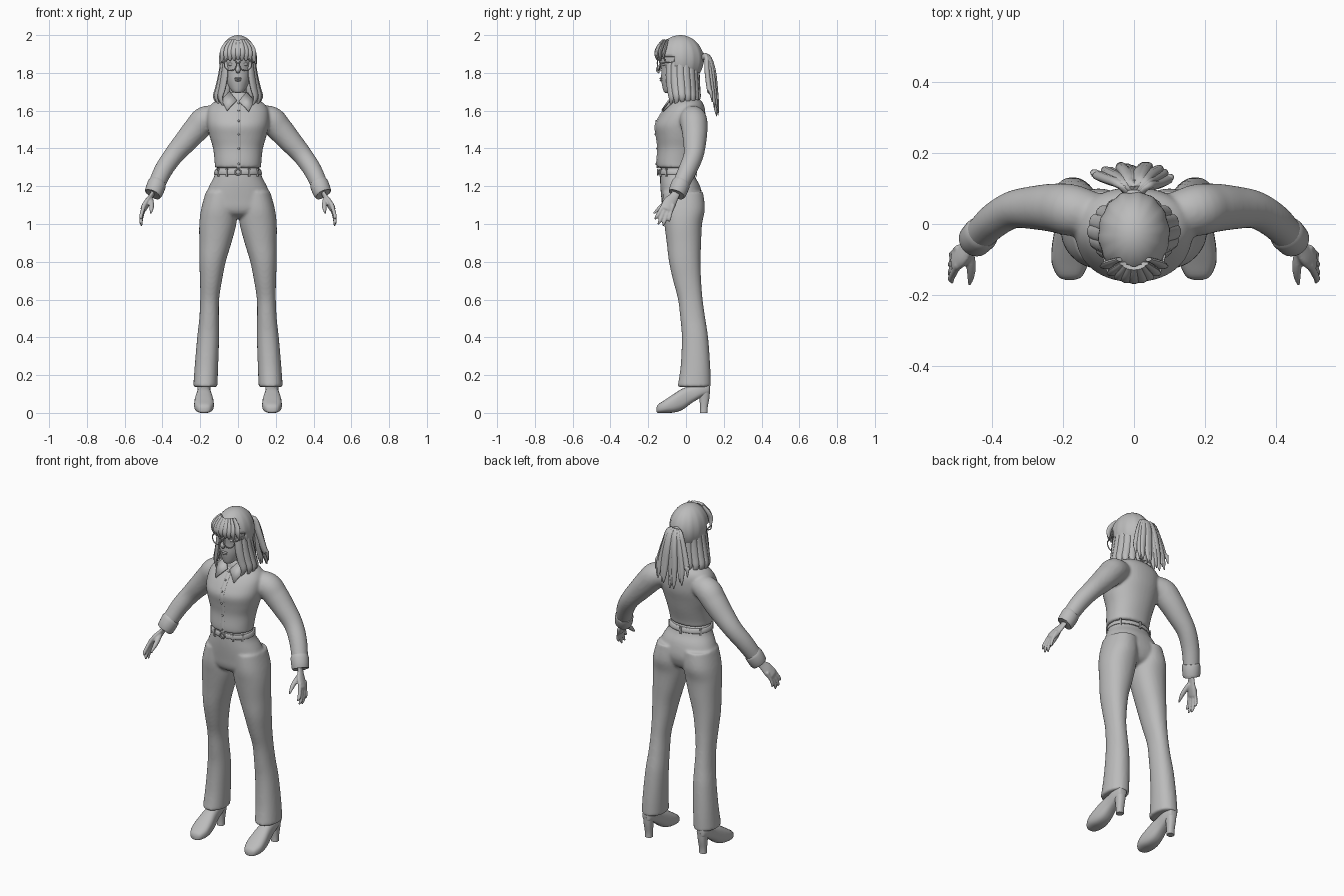
import bpy, bmesh, math, random
from mathutils import Vector

if "Cube" in bpy.data.objects:
    bpy.data.objects.remove(bpy.data.objects["Cube"])

random.seed(4)
grey = bpy.data.materials.new("plain_grey")
grey.diffuse_color = (0.5, 0.5, 0.5, 1)
grey.use_nodes = True
grey.node_tree.nodes["Principled BSDF"].inputs["Base Color"].default_value = grey.diffuse_color


def spline(rows, n):
    """Catmull-Rom interpolation of rows of numbers, n steps per span."""
    out = []
    for i in range(len(rows) - 1):
        p = [rows[max(i - 1, 0)], rows[i], rows[i + 1], rows[min(i + 2, len(rows) - 1)]]
        for k in range(n):
            t = k / n
            out.append([0.5 * (2 * b + (c - a) * t + (2 * a - 5 * b + 4 * c - d) * t * t
                               + (3 * b - a - 3 * c + d) * t ** 3) for a, b, c, d in zip(*p)])
    return out + [list(rows[-1])]


def ring(c, u, v, sides, power=1.0):
    pts = []
    for k in range(sides):
        a = 2 * math.pi * k / sides
        ca, sa = math.cos(a), math.sin(a)
        pts.append(c + u * math.copysign(abs(ca) ** power, ca) + v * math.copysign(abs(sa) ** power, sa))
    return pts


def column(rows, n=4, sides=40, power=0.92):
    """Upright section stack; rows of z, centre x, half width, front y, back y."""
    return [ring(Vector((cx, (f + b) / 2, z)), Vector((h, 0, 0)), Vector((0, (b - f) / 2, 0)), sides, power)
            for z, cx, h, f, b in spline(rows, n)]


def sweep(rows, n=4, sides=12, flat=1.0, ref=(0, 1, 0)):
    """Tapered tube; rows of x, y, z, radius; flat scales the thickness towards ref."""
    rows = spline(rows, n)
    pts = [Vector(r[:3]) for r in rows]
    rings = []
    for i, p in enumerate(pts):
        t = (pts[min(i + 1, len(pts) - 1)] - pts[max(i - 1, 0)]).normalized()
        u = t.cross(Vector(ref)).normalized()
        rings.append(ring(p, u * rows[i][3], u.cross(t) * rows[i][3] * flat, sides))
    return rings


def finish(ob, name, angle=50):
    ob.name = ob.data.name = name
    ob.data.materials.clear()
    ob.data.materials.append(grey)
    bpy.ops.object.select_all(action='DESELECT')
    ob.select_set(True)
    bpy.context.view_layer.objects.active = ob
    bpy.ops.object.shade_smooth_by_angle(angle=math.radians(angle))
    return ob


def skin(name, stacks, voxel=0, angle=50):
    """Skin one or more ring stacks into an object; voxel fuses them into one surface."""
    bm = bmesh.new()
    for rings in stacks:
        vs = [[bm.verts.new(p) for p in r] for r in rings]
        m = len(vs[0])
        for a, b in zip(vs, vs[1:]):
            for k in range(m):
                bm.faces.new((a[k], a[(k + 1) % m], b[(k + 1) % m], b[k]))
        bm.faces.new(vs[0])
        bm.faces.new(vs[-1])
    bmesh.ops.recalc_face_normals(bm, faces=bm.faces)
    me = bpy.data.meshes.new(name)
    bm.to_mesh(me)
    bm.free()
    ob = bpy.data.objects.new(name, me)
    bpy.context.collection.objects.link(ob)
    finish(ob, name, angle)
    if voxel:
        m = ob.modifiers.new("fuse", 'REMESH')
        m.mode, m.voxel_size, m.use_smooth_shade = 'VOXEL', voxel, True
        s = ob.modifiers.new("soften", 'SMOOTH')
        s.factor, s.iterations = 0.5, 5
    return ob


def ball(name, loc, scale, rot=(0, 0, 0), seg=20):
    bpy.ops.mesh.primitive_uv_sphere_add(segments=seg, ring_count=seg // 2, radius=1, location=loc, rotation=rot)
    ob = bpy.context.object
    ob.scale = scale
    return finish(ob, name)


def box(name, loc, size, rot=(0, 0, 0)):
    bpy.ops.mesh.primitive_cube_add(size=1, location=loc, rotation=rot)
    ob = bpy.context.object
    ob.scale = size
    return finish(ob, name, 30)


def hoop(name, loc, major, minor, rot):
    bpy.ops.mesh.primitive_torus_add(major_radius=major, minor_radius=minor, major_segments=32,
                                     minor_segments=8, location=loc, rotation=rot)
    return finish(bpy.context.object, name)


def sided(s, rows):
    return [(s * r[0],) + tuple(r[1:]) for r in rows]


# Trousers: pelvis and two flared legs fused together
pelvis = [(1.30, 0, .114, -.135, .035), (1.25, 0, .127, -.137, .048), (1.20, 0, .153, -.136, .075),
          (1.13, 0, .181, -.13, .09), (1.08, 0, .185, -.124, .08), (1.05, 0, .13, -.105, .06),
          (1.03, 0, .05, -.06, .02)]
leg = [(1.17, .088, .083, -.122, .09), (1.08, .1, .095, -.125, .1), (1.0, .107, .098, -.115, .085),
       (.9, .12, .085, -.102, .08), (.8, .135, .07, -.09, .077), (.7, .143, .058, -.068, .08),
       (.6, .15, .05, -.042, .088), (.5, .153, .052, -.03, .102), (.4, .158, .058, -.022, .117),
       (.25, .167, .062, -.028, .128), (.137, .173, .064, -.045, .132)]
legs = [column([(z, s * cx, h, f, b) for z, cx, h, f, b in leg]) for s in (-1, 1)]
skin("trousers", [column(pelvis)] + legs, voxel=.008)

# Shirt: torso and sleeves fused together
torso = [(1.297, 0, .123, -.152, .045), (1.33, 0, .124, -.154, .05), (1.40, 0, .132, -.149, .07),
         (1.46, 0, .149, -.156, .085), (1.52, 0, .162, -.163, .1), (1.57, 0, .165, -.14, .103),
         (1.61, 0, .158, -.112, .1), (1.64, 0, .135, -.086, .09), (1.665, 0, .09, -.067, .068),
         (1.685, 0, .052, -.06, .035)]
sleeve = [(.09, .025, 1.57, .055), (.17, .038, 1.553, .072), (.22, .045, 1.503, .069),
          (.275, .046, 1.44, .062), (.34, .04, 1.365, .053), (.395, .008, 1.285, .049),
          (.437, -.035, 1.195, .044)]
skin("shirt", [column(torso)] + [sweep(sided(s, sleeve), 5, 28) for s in (-1, 1)], voxel=.008)

# Shirt front band and buttons follow the chest line
front = [(r[0], r[3]) for r in spline(torso, 4) if r[0] < 1.65]
skin("shirt_band", [sweep([(.004, y + .001, z, .013) for z, y in front], 1, 8, .35)])
for z, y in front[3::5]:
    ball("button", (.004, y - .005, z), (.006, .004, .006), seg=10)

# Belt with buckle and loops
skin("belt", [column([(1.262, 0, .124, -.143, .05), (1.266, 0, .127, -.146, .053),
                      (1.284, 0, .123, -.145, .049), (1.288, 0, .119, -.142, .046)], 2)])
hoop("buckle", (0, -.149, 1.275), .015, .004, (math.pi / 2, 0, 0))
for a in (35, 62, 118, 145, 215, 270, 325):
    c, d = math.cos(math.radians(a)), math.sin(math.radians(a))
    box("belt_loop", (.128 * c, -.047 - .1 * d, 1.272), (.01, .008, .042), (0, 0, math.atan2(c, d)))

# Collar: neck band and two pointed wings
skin("collar_band", [column([(1.65, 0, .085, -.075, .075), (1.675, 0, .068, -.068, .058),
                             (1.695, 0, .055, -.055, .04)], 3)])
for s in (-1, 1):
    me = bpy.data.meshes.new("collar_wing")
    me.from_pydata([(s * x, y, z) for x, y, z in ((.044, -.048, 1.698), (.006, -.088, 1.652),
                                                  (.058, -.125, 1.598), (.088, -.066, 1.655))],
                   [], [(0, 1, 2, 3)])
    wing = bpy.data.objects.new("collar_wing", me)
    bpy.context.collection.objects.link(wing)
    finish(wing, "collar_wing", 30)
    wing.modifiers.new("thick", 'SOLIDIFY').thickness = .008

for s in (-1, 1):
    # Cuffs
    skin("cuff", [sweep(sided(s, [(.424, -.022, 1.222, .045), (.43, -.028, 1.21, .05),
                                  (.447, -.046, 1.165, .048), (.45, -.049, 1.158, .043)]), 2, 24)], angle=40)
    # Hand: palm, four curled fingers and a thumb
    palm = sweep(sided(s, [(.443, -.042, 1.185, .024), (.458, -.06, 1.15, .025), (.48, -.085, 1.115, .036),
                           (.499, -.1, 1.083, .036), (.503, -.104, 1.074, .03)]), 4, 16, .45, (s, .2, .4))
    hand = [palm]
    for y0, y1, z0, z1, r in ((-.128, -.165, 1.09, 1.025, .0105), (-.112, -.148, 1.085, .997, .011),
                              (-.094, -.122, 1.082, .99, .0105), (-.077, -.09, 1.085, 1.012, .009)):
        hand.append(sweep(sided(s, [(.494, y0 + .012, z0 + .02, r), (.508, (y0 * 2 + y1) / 3, z0 * .6 + z1 * .4, r),
                                    (.514, (y0 + y1 * 3) / 4, z0 * .2 + z1 * .8, r * .9),
                                    (.508, y1, z1, r * .45)]), 3, 10))
    hand.append(sweep(sided(s, [(.462, -.08, 1.13, .014), (.458, -.115, 1.105, .014),
                                (.458, -.145, 1.08, .011), (.463, -.172, 1.055, .005)]), 3, 10, 1, (1, 0, 0)))
    skin("hand", hand, voxel=.0045)

    # Heeled shoe: sections from toe to back, then the heel
    shoe = [(-.157, .012, .006, .026), (-.147, .034, 0, .045), (-.11, .051, 0, .07), (-.065, .051, .002, .1),
            (-.02, .044, .016, .128), (.03, .036, .052, .145), (.08, .035, .082, .16), (.118, .026, .098, .16),
            (.126, .014, .11, .155)]
    skin("shoe", [[ring(Vector((s * .18, y, (lo + hi) / 2)), Vector((h, 0, 0)), Vector((0, 0, (hi - lo) / 2)), 24, .75)
                   for y, h, lo, hi in spline(shoe, 4)]])
    skin("heel", [column([(.125, s * .18, .03, .062, .127), (.08, s * .18, .025, .07, .124),
                          (.03, s * .18, .021, .075, .115), (0, s * .18, .021, .074, .114)], 3, 20, .8)])

# Neck and head
skin("neck", [column([(1.63, 0, .05, -.06, .045), (1.68, 0, .044, -.055, .035),
                      (1.76, 0, .046, -.06, .035)], 3, 24)])
face = [(1.694, 0, .014, -.108, -.085), (1.70, 0, .028, -.117, -.06), (1.722, 0, .046, -.124, -.02),
        (1.765, 0, .065, -.131, .03), (1.82, 0, .076, -.131, .06), (1.88, 0, .083, -.137, .07),
        (1.93, 0, .075, -.125, .06), (1.97, 0, .04, -.08, .03)]
skin("head", [column(face, 5, 36, 1.0)])
skin("nose", [sweep([(0, -.124, 1.862, .006), (0, -.137, 1.838, .008), (0, -.147, 1.818, .013),
                     (0, -.137, 1.806, .011)], 4, 12)])
ball("upper_lip", (0, -.131, 1.771), (.02, .009, .005))
ball("lower_lip", (0, -.130, 1.761), (.017, .009, .006))
for s in (-1, 1):
    ball("eye", (s * .035, -.113, 1.846), (.017, .013, .010))
    skin("eyebrow", [sweep(sided(s, [(.016, -.137, 1.872, .003), (.036, -.131, 1.878, .004),
                                     (.06, -.11, 1.872, .002)]), 3, 8, 1, (0, 0, 1))])
    # Glasses
    hoop("lens_rim", (s * .04, -.145, 1.845), .033, .003, (math.pi / 2, 0, s * .2))
    skin("glasses_arm", [sweep(sided(s, [(.072, -.138, 1.852, .003), (.086, -.09, 1.855, .003),
                                         (.09, -.01, 1.85, .003)]), 2, 8, 1, (0, 0, 1))])
skin("glasses_bridge", [sweep([(-.009, -.15, 1.85, .003), (0, -.153, 1.853, .003), (.009, -.15, 1.85, .003)],
                              2, 8, 1, (0, 0, 1))])

# Hair cap, opened over the face and lightly grooved
cap = ball("hair_cap", (0, 0, 0), (1, 1, 1), seg=48)
bm = bmesh.new()
bm.from_mesh(cap.data)
for v in bm.verts:
    g = 1 + .02 * math.sin(14 * math.atan2(v.co.y, v.co.x)) * (1 - v.co.z ** 2)
    v.co = (v.co.x * .1 * g, -.03 + v.co.y * .123 * g, 1.87 + v.co.z * .13)
bmesh.ops.delete(bm, geom=[v for v in bm.verts if v.co.z < 1.79 or (v.co.z < 1.885 and v.co.y < -.07)],
                 context='VERTS')
bm.to_mesh(cap.data)
bm.free()
cap.modifiers.new("thick", 'SOLIDIFY').thickness = .012

# Fringe
bangs = []
for i in range(9):
    x = -.08 + .02 * i
    y = -.03 - .127 * math.sqrt(1 - (x / .108) ** 2)
    bangs.append(sweep([(x * .5, y * .6 - .03, 1.972, .012), (x * .85, y * .95, 1.935, .018),
                        (x, y - .003, 1.9, .017), (x * 1.08, y + .004, 1.868 - .1 * abs(x), .005)], 4, 10, .5))
skin("fringe", bangs)

# Side and nape locks hanging round the neck
locks = []
for a in range(-40, 221, 20):
    c, d = math.cos(math.radians(a)), math.sin(math.radians(a))
    side = abs(c)
    tip = 1.625 + random.uniform(-.012, .025) + .03 * (1 - side)
    locks.append(sweep([(.085 * c, -.03 + .09 * d, 1.86, .018), (.092 * c, -.03 + .09 * d, 1.79, .023),
                        (.108 * c, -.025 + .088 * d, 1.72, .023), (.122 * c, -.02 + .09 * d, 1.67, .017),
                        (.1 * c, -.02 + .095 * d, tip, .004)], 4, 10, .6, (c, d, 0)))
skin("hair_locks", locks)

# Ponytail fanning down the back
tail = []
for i in range(11):
    x = -.1 + .02 * i + random.uniform(-.008, .008)
    back = random.uniform(-.015, .012) - 2.2 * x * x
    tip = 1.575 + 5 * x * x + random.uniform(-.01, .035)
    tail.append(sweep([(x * .12, .075, 1.875, .012), (x * .35, .115 + back * .3, 1.885, .019),
                       (x * .65, .138 + back, 1.81, .02), (x * .95, .15 + back, 1.71, .019),
                       (x * 1.05, .158 + back, tip + .05, .014), (x * 1.1, .165 + back, tip, .003)],
                      4, 10, .7))
skin("ponytail", tail)
hoop("hair_tie", (0, .088, 1.88), .02, .008, (math.pi / 2, 0, 0))
